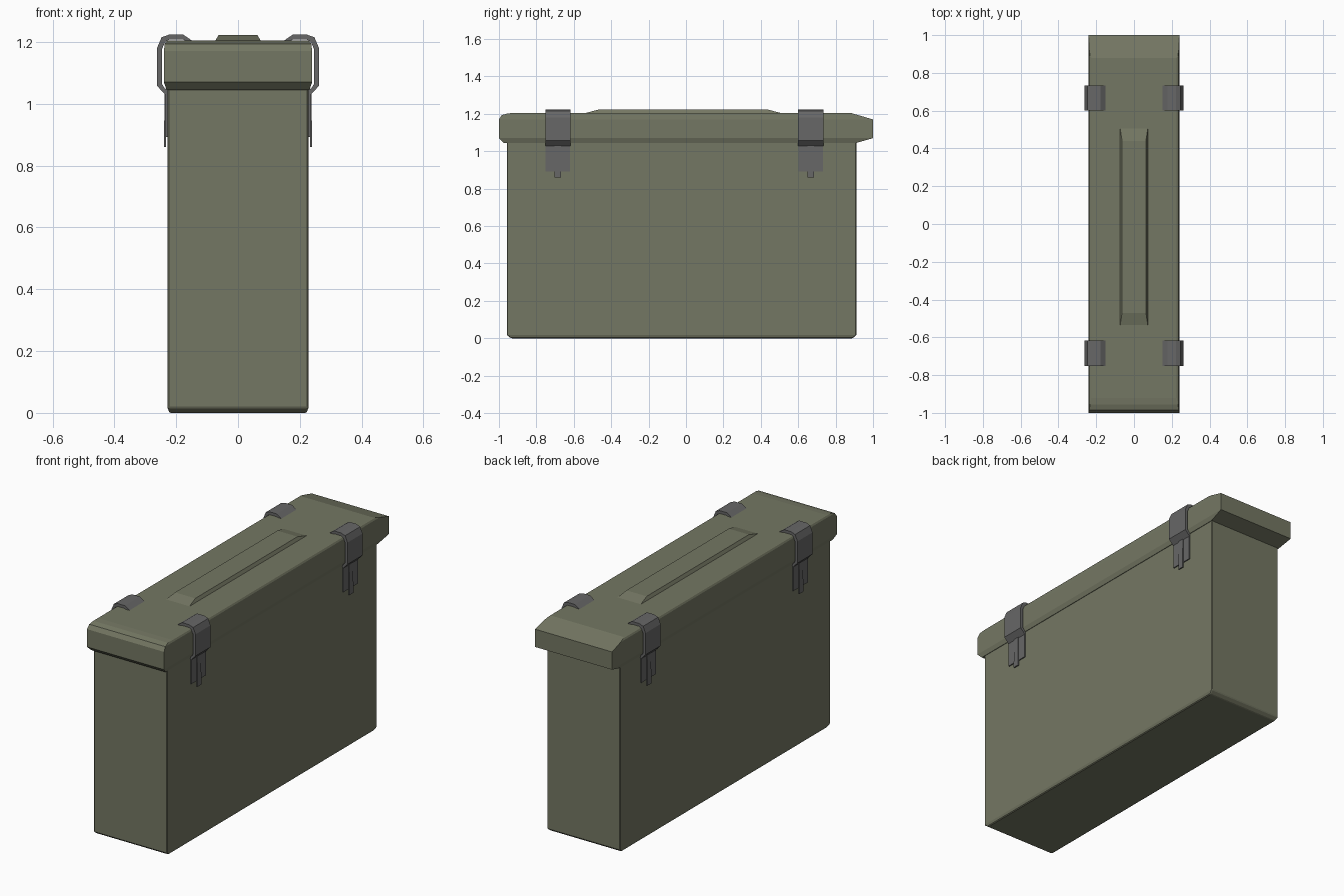
import bpy
import bmesh

old = bpy.data.objects.get("Cube")
if old:
    bpy.data.objects.remove(old, do_unlink=True)


def material(name, rgb):
    mat = bpy.data.materials.new(name)
    mat.use_nodes = True
    mat.diffuse_color = (*rgb, 1)
    mat.node_tree.nodes["Principled BSDF"].inputs["Base Color"].default_value = (*rgb, 1)
    return mat


olive = material("olive_paint", (0.175, 0.185, 0.125))
steel = material("grey_steel", (0.135, 0.135, 0.135))


def finish(bm, name, mat):
    bmesh.ops.recalc_face_normals(bm, faces=bm.faces)
    mesh = bpy.data.meshes.new(name)
    bm.to_mesh(mesh)
    bm.free()
    mesh.materials.append(mat)
    obj = bpy.data.objects.new(name, mesh)
    bpy.context.collection.objects.link(obj)
    return obj


def stacked(name, rings, mat):
    """Skin a stack of rectangles given as (z, half width, front y, back y)."""
    bm = bmesh.new()
    loops = [[bm.verts.new(p) for p in
              ((-w, f, z), (w, f, z), (w, b, z), (-w, b, z))]
             for z, w, f, b in rings]
    bm.faces.new(loops[0])
    bm.faces.new(loops[-1])
    for low, high in zip(loops, loops[1:]):
        for i in range(4):
            j = (i + 1) % 4
            bm.faces.new((low[i], low[j], high[j], high[i]))
    return finish(bm, name, mat)


def extruded(name, outline, y0, y1, side, mat):
    """Extrude an x-z outline along y; side mirrors it across the case."""
    bm = bmesh.new()
    ends = [[bm.verts.new((side * x, y, z)) for x, z in outline] for y in (y0, y1)]
    for end in ends:
        bm.faces.new(end)
    n = len(outline)
    for i in range(n):
        j = (i + 1) % n
        bm.faces.new((ends[0][i], ends[0][j], ends[1][j], ends[1][i]))
    return finish(bm, name, mat)


# Case body with chamfered foot
body = stacked("case_body", [(0, 0.222, -0.935, 0.89),
                             (0.017, 0.228, -0.958, 0.912),
                             (1.06, 0.228, -0.958, 0.912)], olive)
bevel = body.modifiers.new("edge_bevel", "BEVEL")
bevel.width = 0.004
bevel.segments = 1

# Overhanging lid, with a long slope at the back
stacked("lid", [(1.045, 0.231, -0.975, 0.912),
                (1.07, 0.24, -1, 1),
                (1.17, 0.24, -1, 1),
                (1.193, 0.237, -0.985, 0.921),
                (1.202, 0.232, -0.955, 0.89),
                (1.205, 0.226, -0.92, 0.88)], olive)

# Raised pressing along the lid
stacked("lid_ridge", [(1.2, 0.076, -0.555, 0.525),
                      (1.222, 0.063, -0.47, 0.44)], olive)

# Latches: bent clasp, backing plate and tongue
clasp = [(0.147, 1.203), (0.178, 1.224), (0.222, 1.224), (0.247, 1.215),
         (0.262, 1.18), (0.262, 1.058), (0.234, 1.028), (0.228, 1.036),
         (0.246, 1.064), (0.246, 1.176), (0.236, 1.2), (0.222, 1.208),
         (0.178, 1.208), (0.16, 1.199)]
plate = [(0.226, 1.05), (0.234, 1.05), (0.234, 0.892), (0.226, 0.892)]
tongue = [(0.228, 1.04), (0.237, 1.04), (0.24, 0.86), (0.233, 0.86)]
for end, y in (("front", -0.685), ("back", 0.667)):
    for label, side in (("left", 1), ("right", -1)):
        for part, outline, half in (("clasp", clasp, 0.067),
                                    ("plate", plate, 0.065),
                                    ("tongue", tongue, 0.017)):
            extruded(f"{end}_{label}_latch_{part}", outline,
                     y - half, y + half, side, steel)
